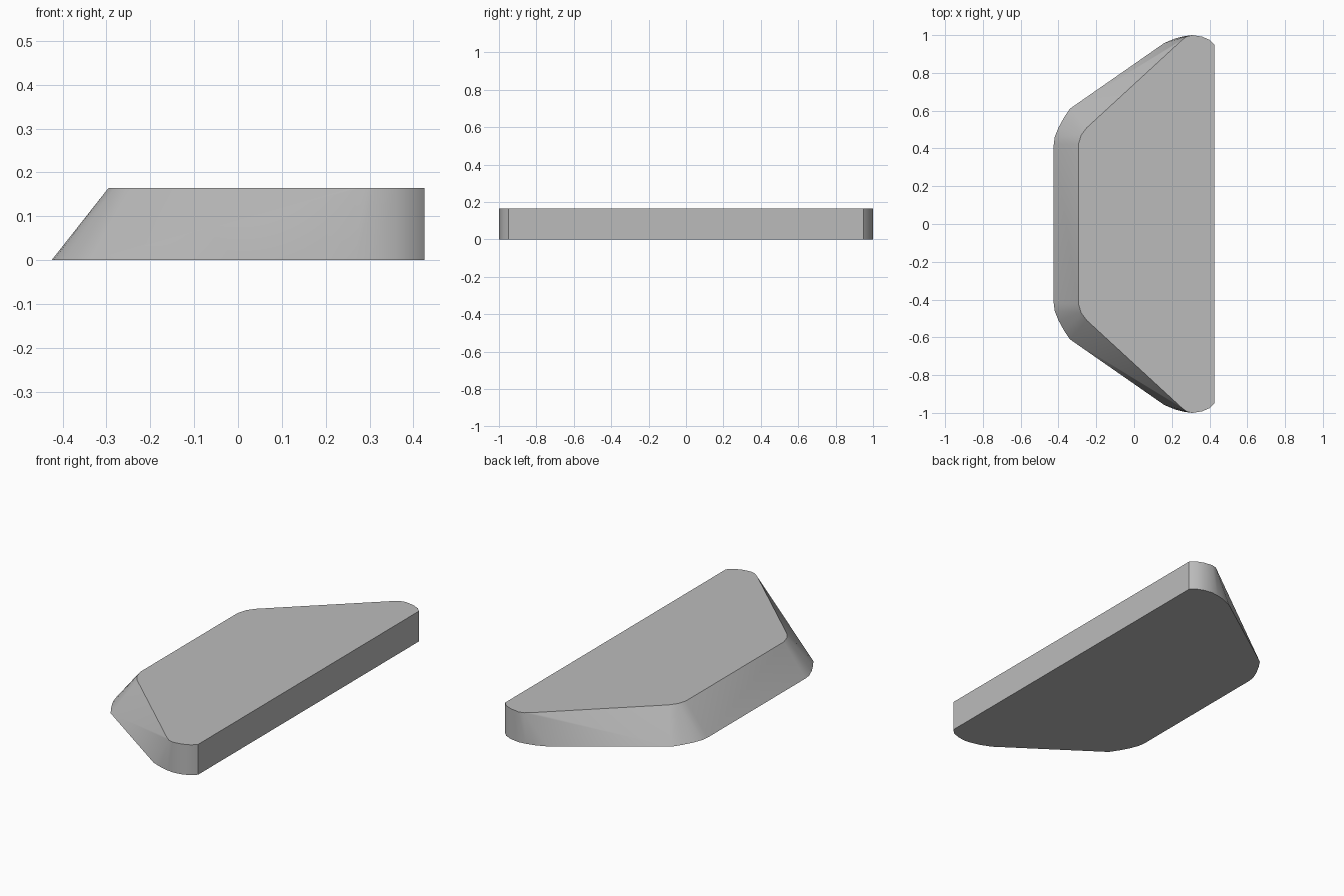
import bpy
import bmesh
from math import radians

cube = bpy.data.objects.get("Cube")
if cube:
    bpy.data.objects.remove(cube, do_unlink=True)

HEIGHT = 0.165

# Half outlines, from the flat long side round to the short sloped side
rounded_end = [(0.425, 0.95), (0.40, 0.975), (0.36, 0.992), (0.31, 1.0)]
base_outline = rounded_end + [
    (0.27, 0.995), (0.22, 0.983), (0.16, 0.958),
    (-0.34, 0.61), (-0.37, 0.565), (-0.40, 0.51), (-0.42, 0.46), (-0.425, 0.42)]
top_outline = rounded_end + [
    (0.28, 0.993), (0.25, 0.97), (-0.25, 0.51), (-0.28, 0.47), (-0.295, 0.42)]

# Plain grey material
grey = bpy.data.materials.new("plain_grey")
grey.use_nodes = True
colour = (0.5, 0.5, 0.5, 1.0)
grey.diffuse_color = colour
for node in grey.node_tree.nodes:
    if node.type == 'BSDF_PRINCIPLED':
        node.inputs["Base Color"].default_value = colour

# Skin the mirrored base and top outlines into one tapered block
bm = bmesh.new()
for outline, z in ((base_outline, 0.0), (top_outline, HEIGHT)):
    for x, y in outline:
        for side in (1, -1):
            bm.verts.new((x, side * y, z))
bmesh.ops.convex_hull(bm, input=bm.verts[:])
bmesh.ops.dissolve_limit(bm, angle_limit=radians(0.3),
                         verts=bm.verts[:], edges=bm.edges[:])
bmesh.ops.recalc_face_normals(bm, faces=bm.faces[:])

mesh = bpy.data.meshes.new("tapered_block")
bm.to_mesh(mesh)
bm.free()
mesh.materials.append(grey)
block = bpy.data.objects.new("tapered_block", mesh)
bpy.context.collection.objects.link(block)

# Smooth the rounded corners, keep the rims sharp
bpy.ops.object.select_all(action='DESELECT')
block.select_set(True)
bpy.context.view_layer.objects.active = block
bpy.ops.object.shade_smooth_by_angle(angle=radians(30))
